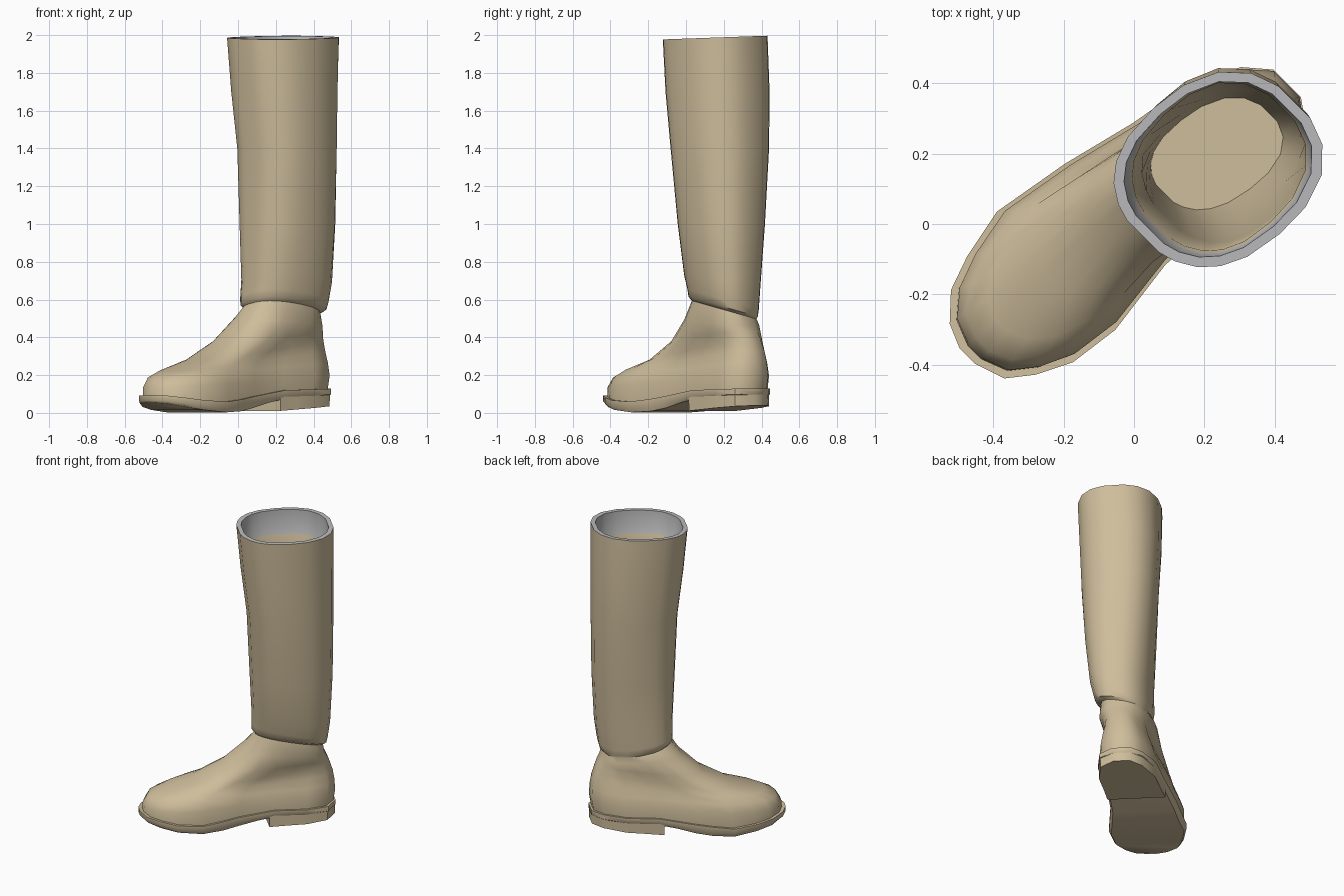
import bpy, bmesh, math

cube = bpy.data.objects.get("Cube")
if cube:
    bpy.data.objects.remove(cube)


def material(name, color):
    m = bpy.data.materials.new(name)
    m.use_nodes = True
    m.diffuse_color = (*color, 1)
    m.node_tree.nodes["Principled BSDF"].inputs["Base Color"].default_value = (*color, 1)
    return m


TAN = material("tan leather", (0.62, 0.51, 0.33))
GREY = material("grey lining", (0.50, 0.50, 0.51))

# Sole outline: distance along the foot (toe to heel), left edge, right edge
OUTLINE = [(-.60, .10, .04), (-.57, .17, -.05), (-.50, .235, -.105), (-.40, .27, -.155),
           (-.25, .30, -.175), (-.02, .26, -.145), (.20, .205, -.155), (.40, .17, -.185),
           (.53, .10, -.165), (.59, .03, -.08)]
TOE, HEEL = OUTLINE[0][0], OUTLINE[-1][0]
SOLE_TOP = [(-.60, .095), (-.40, .067), (-.22, .058), (0, .09), (.20, .12), (.60, .13)]
SOLE_BOTTOM = [(-.60, .055), (-.45, .02), (-.25, .003), (-.10, .01), (0, .03), (.16, .07), (.60, .09)]
HEEL_BOTTOM = [(.16, .01), (.60, .04)]


def interp(table, u, col=1):
    if u <= table[0][0]:
        return table[0][col]
    for a, b in zip(table, table[1:]):
        if u <= b[0]:
            t = (u - a[0]) / (b[0] - a[0])
            return a[col] + t * (b[col] - a[col])
    return table[-1][col]


def along(o):
    """Position of a station between toe and heel, from -1 to 1."""
    return 2 * (o[0] - TOE) / (HEEL - TOE) - 1


def oval_half(s):
    """Half width of a slightly squared oval."""
    return (1 - abs(.985 * s) ** 2.4) ** (1 / 2.4)


def ring_from(stations):
    """Stations (u, centre, half width, z) become one closed ring."""
    left = [(u, c + h, z) for u, c, h, z in stations]
    right = [(u, c - h, z) for u, c, h, z in stations]
    return left + right[::-1]


def loft(name, rings, grey_bands=()):
    """Join rings into a closed skin; the foot axis lies on the diagonal."""
    bm = bmesh.new()
    k = math.sqrt(.5)
    rows = [[bm.verts.new(((u - v) * k, (u + v) * k, z)) for u, v, z in r] for r in rings]
    n = len(rows[0])
    for band, (a, b) in enumerate(zip(rows, rows[1:])):
        for i in range(n):
            j = (i + 1) % n
            f = bm.faces.new((a[i], a[j], b[j], b[i]))
            f.material_index = int(band in grey_bands)
    for row in (rows[0], rows[-1]):
        for i in range(n // 2 - 1):
            bm.faces.new((row[i], row[i + 1], row[n - 2 - i], row[n - 1 - i]))
    bmesh.ops.recalc_face_normals(bm, faces=bm.faces)
    mesh = bpy.data.meshes.new(name)
    bm.to_mesh(mesh)
    bm.free()
    obj = bpy.data.objects.new(name, mesh)
    bpy.context.collection.objects.link(obj)
    mesh.materials.append(TAN)
    if grey_bands:
        mesh.materials.append(GREY)
    bpy.ops.object.select_all(action='DESELECT')
    obj.select_set(True)
    bpy.context.view_layer.objects.active = obj
    bpy.ops.object.shade_smooth_by_angle(angle=math.radians(46))


def slab_ring(us, heights, inset=0, lift=0):
    """Ring that follows the sole outline at a varying height."""
    out = []
    for u in us:
        l, r = interp(OUTLINE, u, 1), interp(OUTLINE, u, 2)
        out.append((u * (1 - inset), (l + r) / 2, (l - r) / 2 - inset, interp(heights, u) + lift))
    return ring_from(out)


# Sole and heel block
us = sorted([o[0] for o in OUTLINE] + [-.12, .10])
loft("sole", [slab_ring(us, SOLE_BOTTOM, .014), slab_ring(us, SOLE_TOP, 0, -.03),
              slab_ring(us, SOLE_TOP)])
heel_us = [.17, .28, .40, .53, .59]
loft("heel", [slab_ring(heel_us, HEEL_BOTTOM, .006), slab_ring(heel_us, SOLE_TOP, .004, -.02)])


def foot_ring(front, back, z_front, z_back, width, oval):
    """Ring of the foot, blending from the sole outline to the ankle oval."""
    out = []
    for o in OUTLINE:
        s = (along(o) + 1) / 2
        u = front + s * (back - front)
        mid = (interp(OUTLINE, u, 1) + interp(OUTLINE, u, 2)) / 2
        half = (o[1] - o[2]) / 2 * width
        ell = .165 * oval_half(along(o))
        ankle_mid = -.02 - .13 * (u - .31)
        z = z_front + s * (z_back - z_front) if z_front else interp(SOLE_TOP, u) - .01
        out.append((u, mid + oval * (ankle_mid - mid), half + oval * (ell - half), z))
    return ring_from(out)


def leg_ring(z, cu, cv, ru, rv, skew, slope=(0, 0)):
    """Oval ring of the shaft, skewed in plan and optionally tilted."""
    ring = ring_from([(cu + ru * along(o), cv + skew * ru * along(o), rv * oval_half(along(o)), z)
                      for o in OUTLINE])
    return [(u, v, h + slope[0] * (u - cu) + slope[1] * (v - cv)) for u, v, h in ring]


foot = [foot_ring(-.578, .575, 0, 0, .93, 0),
        foot_ring(-.574, .588, .135, .20, .94, 0),
        foot_ring(-.545, .584, .185, .27, .86, .04),
        foot_ring(-.470, .574, .220, .33, .76, .12),
        foot_ring(-.285, .555, .272, .39, .69, .30),
        foot_ring(-.090, .538, .375, .43, .66, .60),
        foot_ring(.045, .520, .495, .465, .72, .88)]

CREASE, TOP = (-.2, -.2), (.025, .025)
shaft = [leg_ring(.545, .308, -.02, .202, .147, -.13, CREASE),
         leg_ring(.562, .310, -.03, .218, .165, -.17, CREASE),
         leg_ring(.60, .313, -.034, .222, .172, -.17, CREASE),
         leg_ring(.70, .319, -.046, .230, .183, -.14, (-.1, -.1)),
         leg_ring(1.0, .319, -.053, .245, .210, -.08),
         leg_ring(1.4, .312, -.057, .258, .236, -.01),
         leg_ring(1.7, .294, -.056, .276, .249, -.02),
         leg_ring(1.987, .280, -.060, .287, .253, -.06, TOP)]

# Rim, lining band and inside wall down to the inner floor
inside = [leg_ring(1.987, .280, -.059, .259, .226, -.06, TOP),
          leg_ring(1.83, .286, -.056, .248, .220, -.03),
          leg_ring(1.82, .287, -.056, .242, .214, -.03),
          leg_ring(1.4, .312, -.055, .232, .210, -.01),
          leg_ring(.80, .318, -.045, .210, .170, -.12),
          leg_ring(.585, .308, -.025, .185, .138, -.13)]

rim = len(foot) + len(shaft) - 1
loft("boot_upper", foot + shaft + inside, (rim, rim + 1))
